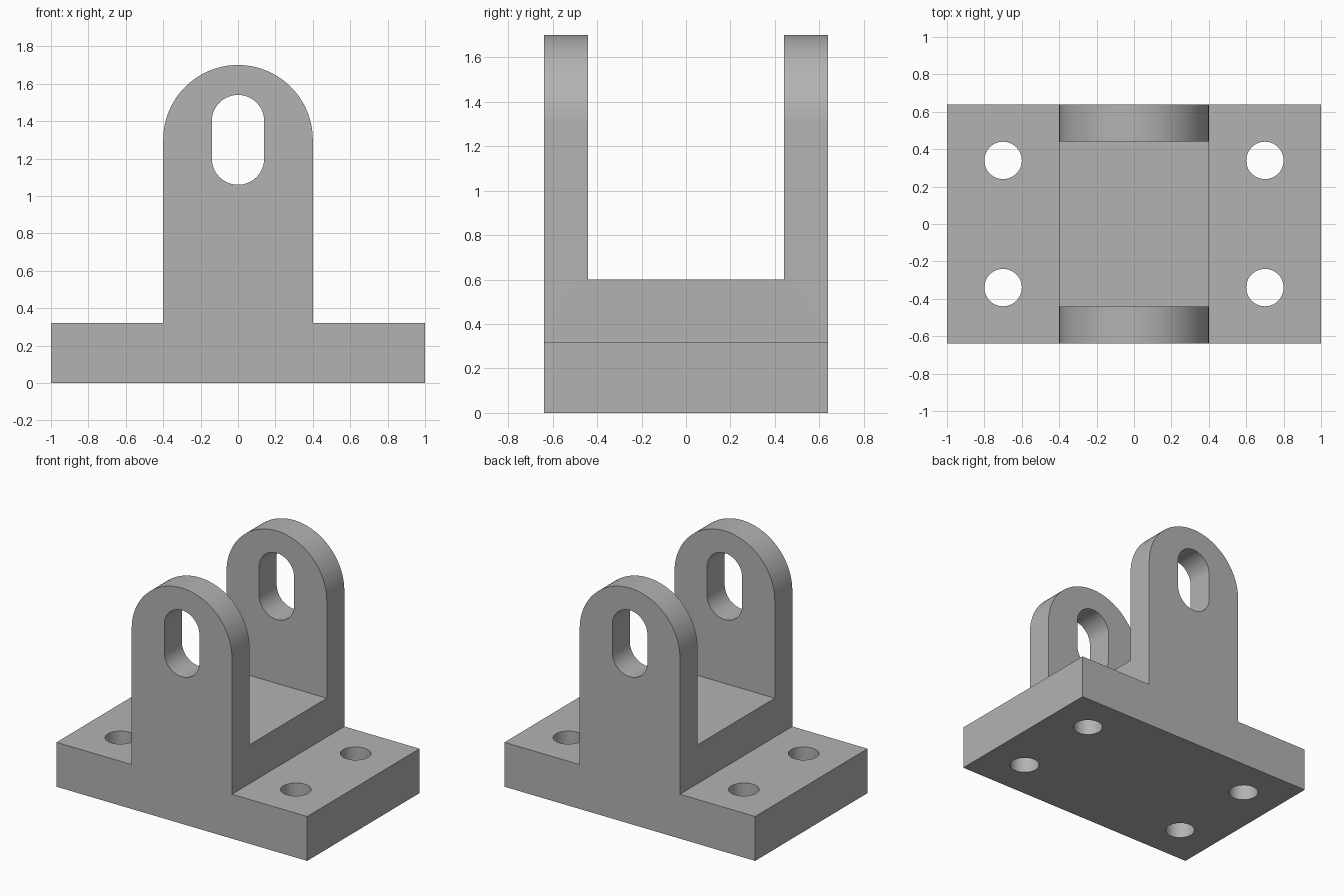
import bpy, bmesh
from math import pi, cos, sin, radians
from mathutils import Vector

cube = bpy.data.objects.get("Cube")
if cube:
    bpy.data.objects.remove(cube, do_unlink=True)

WIDTH, DEPTH = 2.0, 1.28
BASE_TOP, SADDLE_TOP = 0.32, 0.6
LUG_HALF, LUG_THICK, ARCH_Z = 0.4, 0.2, 1.3
SLOT_R, SLOT_LOW, SLOT_HIGH = 0.14, 1.2, 1.4
HOLE_R, HOLE_X, HOLE_Y = 0.1, 0.7, 0.34

grey = bpy.data.materials.new("machined grey")
grey.use_nodes = True
colour = (0.45, 0.45, 0.45, 1)
grey.diffuse_color = colour
grey.node_tree.nodes["Principled BSDF"].inputs["Base Color"].default_value = colour


def arc(cx, cy, r, start, end, steps=48):
    """Points on an arc, angles in radians."""
    return [(cx + r * cos(start + (end - start) * i / steps),
             cy + r * sin(start + (end - start) * i / steps)) for i in range(steps + 1)]


def prism(name, outline, to_3d, offset):
    """Extrude a closed 2D outline along offset."""
    bm = bmesh.new()
    face = bm.faces.new([bm.verts.new(to_3d(a, b)) for a, b in outline])
    grown = bmesh.ops.extrude_face_region(bm, geom=[face])["geom"]
    bmesh.ops.translate(bm, vec=offset, verts=[v for v in grown if isinstance(v, bmesh.types.BMVert)])
    bmesh.ops.recalc_face_normals(bm, faces=bm.faces)
    mesh = bpy.data.meshes.new(name)
    bm.to_mesh(mesh)
    bm.free()
    mesh.materials.append(grey)
    obj = bpy.data.objects.new(name, mesh)
    bpy.context.collection.objects.link(obj)
    return obj


def front_prism(name, outline, depth):
    return prism(name, outline, lambda x, z: Vector((x, -depth / 2, z)), Vector((0, depth, 0)))


# Body: base flange with an arched upright, swept through the full depth
w = WIDTH / 2
outline = [(-w, BASE_TOP), (-w, 0), (w, 0), (w, BASE_TOP), (LUG_HALF, BASE_TOP)]
outline += arc(0, ARCH_Z, LUG_HALF, 0, pi) + [(-LUG_HALF, BASE_TOP)]
body = front_prism("clevis_bracket", outline, DEPTH)

# Channel that splits the upright into two lugs
channel = front_prism("channel_cutter",
                      [(-w, SADDLE_TOP), (w, SADDLE_TOP), (w, 2), (-w, 2)],
                      DEPTH - 2 * LUG_THICK)

# Slot through both lugs
slot = front_prism("slot_cutter",
                   arc(0, SLOT_HIGH, SLOT_R, 0, pi) + arc(0, SLOT_LOW, SLOT_R, pi, 2 * pi),
                   DEPTH + 0.2)

# Four bolt holes through the flange
holes = [prism("bolt_hole_cutter", arc(sx * HOLE_X, sy * HOLE_Y, HOLE_R, 0, 2 * pi)[:-1],
               lambda x, y: Vector((x, y, -0.1)), Vector((0, 0, BASE_TOP + 0.2)))
         for sx in (-1, 1) for sy in (-1, 1)]

# Cut, then discard the cutters
bpy.ops.object.select_all(action="DESELECT")
body.select_set(True)
bpy.context.view_layer.objects.active = body
for cutter in [channel, slot] + holes:
    cut = body.modifiers.new("cut", "BOOLEAN")
    cut.operation = "DIFFERENCE"
    cut.solver = "EXACT"
    cut.object = cutter
    bpy.ops.object.modifier_apply(modifier=cut.name)
    bpy.data.objects.remove(cutter, do_unlink=True)

bpy.ops.object.shade_smooth_by_angle(angle=radians(30))
